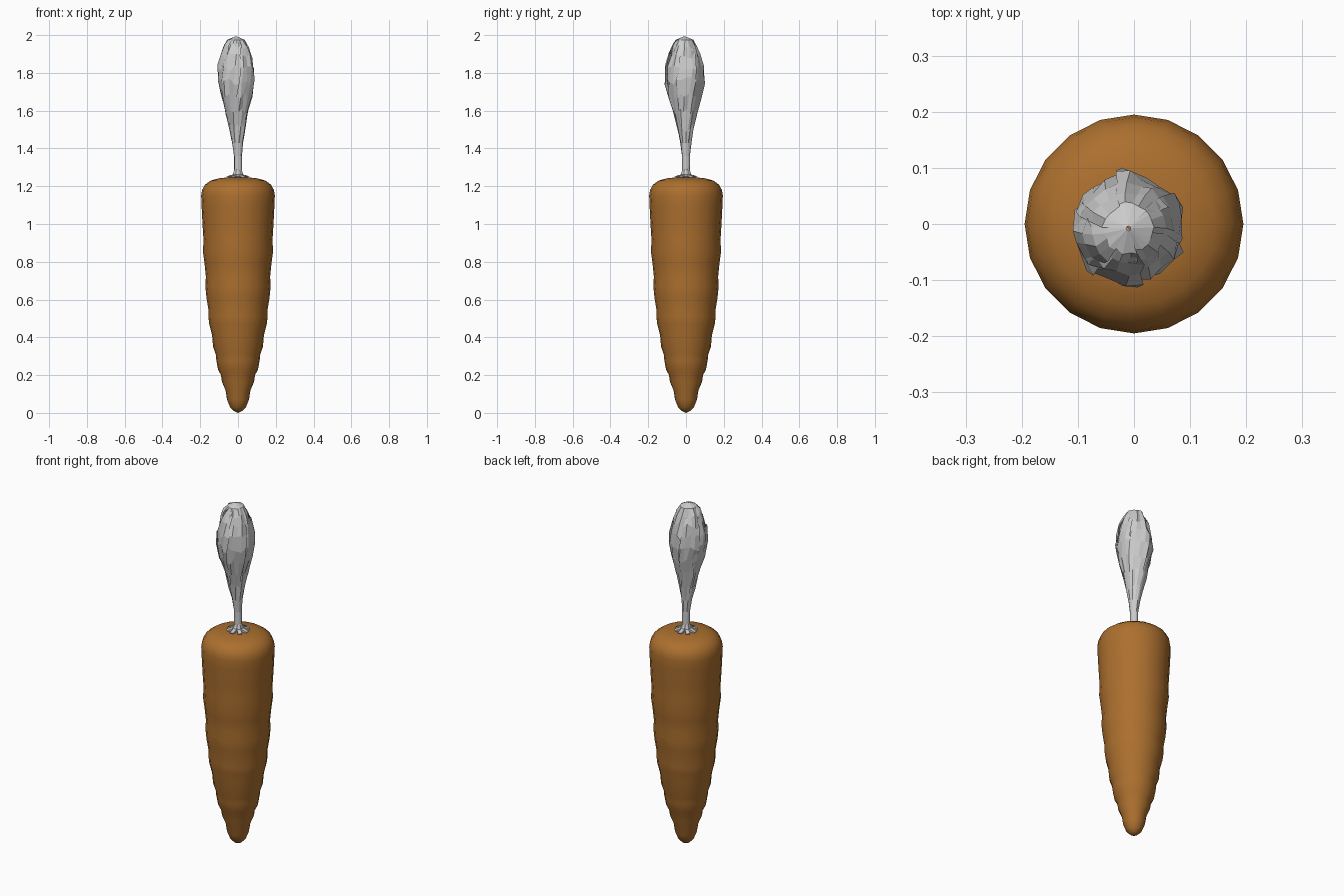
import bpy, bmesh, math, random
from mathutils import Vector

if "Cube" in bpy.data.objects:
    bpy.data.objects.remove(bpy.data.objects["Cube"])

random.seed(4)


def make_object(name, bm, smooth=False):
    mesh = bpy.data.meshes.new(name)
    bm.to_mesh(mesh)
    bm.free()
    for p in mesh.polygons:
        p.use_smooth = smooth
    ob = bpy.data.objects.new(name, mesh)
    bpy.context.collection.objects.link(ob)
    return ob


def bridge(bm, a, b, closed):
    n = len(a)
    for i in range(n if closed else n - 1):
        j = (i + 1) % n
        bm.faces.new((a[i], a[j], b[j], b[i]))


# Root: 20-sided lathe with gentle bumps
ROOT = [(.022, .01), (.042, .03), (.058, .07), (.066, .12), (.085, .165),
        (.090, .20), (.106, .23), (.115, .28), (.118, .31), (.132, .35),
        (.137, .41), (.152, .47), (.157, .51), (.157, .55), (.167, .61),
        (.173, .67), (.170, .72), (.177, .79), (.185, .85), (.183, .92),
        (.188, 1.00), (.193, 1.10), (.195, 1.15), (.190, 1.18), (.175, 1.208),
        (.145, 1.23), (.10, 1.242), (.05, 1.247)]
bm = bmesh.new()
rings = [[bm.verts.new((r * math.cos(math.tau * i / 20), r * math.sin(math.tau * i / 20), z))
          for i in range(20)] for r, z in ROOT]
for a, b in zip(rings, rings[1:]):
    bridge(bm, a, b, True)
for ring, z in ((rings[0], 0.0), (rings[-1], 1.248)):
    tip = bm.verts.new((0, 0, z))
    for i in range(20):
        bm.faces.new((ring[i], ring[(i + 1) % 20], tip))
bmesh.ops.recalc_face_normals(bm, faces=bm.faces[:])
root = make_object("carrot_root", bm, True)
mat = bpy.data.materials.new("orange")
mat.diffuse_color = (.41, .16, .028, 1)
mat.use_nodes = True
mat.node_tree.nodes["Principled BSDF"].inputs["Base Color"].default_value = mat.diffuse_color
root.data.materials.append(mat)

# Greens: crumpled overlapping leaf panels rolled around a thin stalk
BULB = [(.021, 1.24), (.021, 1.36), (.029, 1.43), (.043, 1.51), (.064, 1.60),
        (.086, 1.68), (.101, 1.76), (.097, 1.83), (.083, 1.89), (.066, 1.94),
        (.045, 1.975), (.004, 1.993)]


def centre(z):
    t = min(1, max(0, (z - 1.35) / .4))
    return Vector((-.01 * t, -.008 * t, z))


PANELS, COLS = 6, 6
bm = bmesh.new()
for k in range(PANELS):
    start = math.tau * k / PANELS + random.uniform(-.1, .1)
    rows = []
    for r, z in BULB:
        row = []
        for c in range(COLS):
            u = c / (COLS - 1)
            ang = start + u * 1.4 + 1.1 * (z - 1.4)
            jit = random.uniform(-.07, .06) if z > 1.4 else 0
            rad = r * (.92 + .11 * u + jit)
            dz = random.uniform(-.022, .018) if 1.5 < z < 1.95 else 0
            if c % 2 and z > 1.5:
                ang += random.uniform(-.08, .08)
            row.append(bm.verts.new(centre(z + dz) + Vector((math.cos(ang), math.sin(ang), 0)) * rad))
        rows.append(row)
    for a, b in zip(rows, rows[1:]):
        bridge(bm, a, b, False)
make_object("leaf_bundle", bm)

# Star of flared stalk feet lying on the crown
bm = bmesh.new()
for k in range(8):
    a = math.tau * k / 8
    out, side = Vector((math.cos(a), math.sin(a), 0)), Vector((-math.sin(a), math.cos(a), 0))
    path = [(.018, 1.29, .009), (.028, 1.262, .010), (.062, 1.252, .011)]
    rows = []
    for r, z, w in path:
        p = out * r + Vector((0, 0, z))
        q = p - out * .006 - Vector((0, 0, .01))
        rows.append([bm.verts.new(v) for v in (p - side * w, p + side * w, q + side * w, q - side * w)])
    for x, y in zip(rows, rows[1:]):
        bridge(bm, x, y, True)
    bm.faces.new(rows[0])
    bm.faces.new(rows[-1])
bmesh.ops.recalc_face_normals(bm, faces=bm.faces[:])
make_object("stalk_feet", bm)
